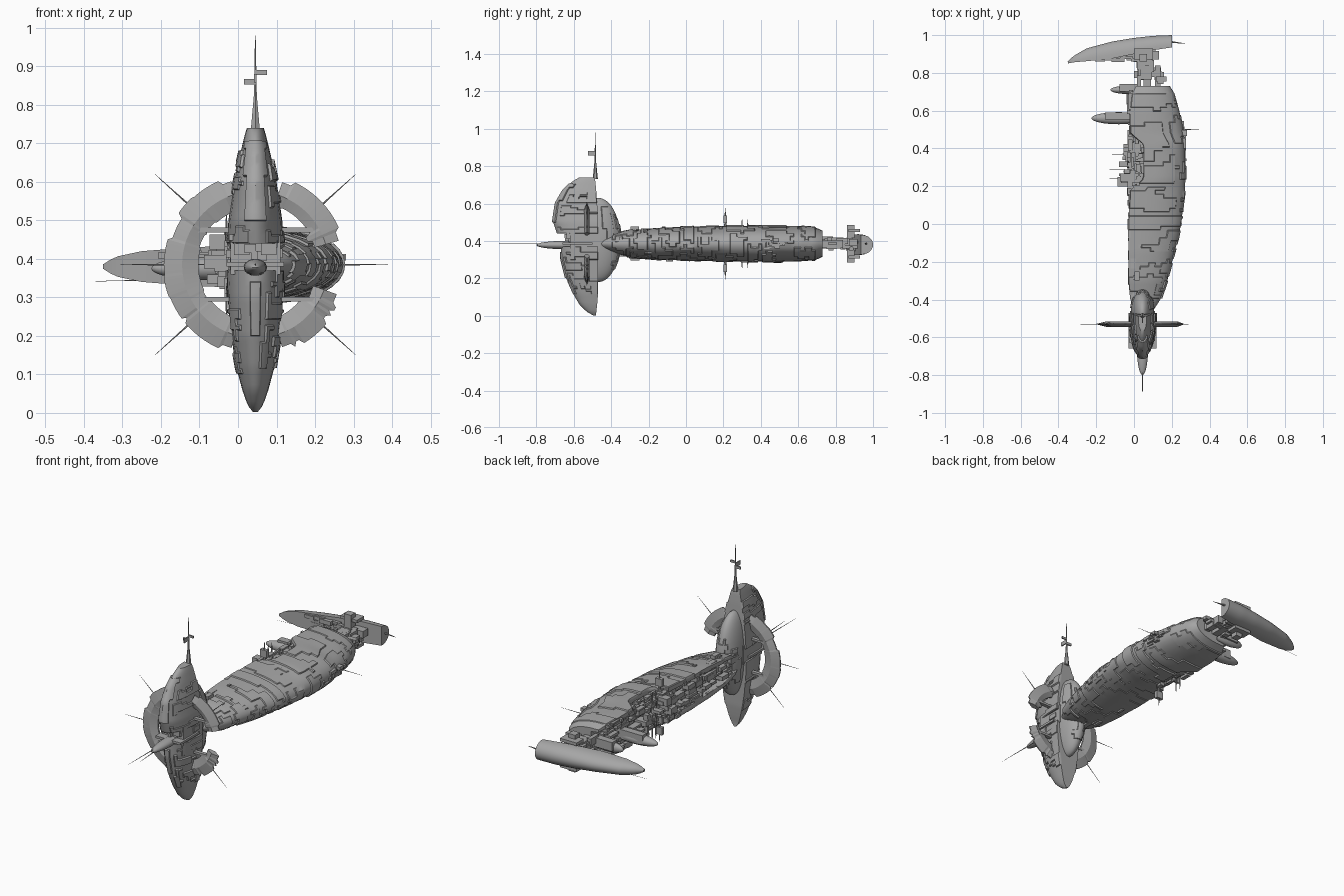
import bpy, bmesh, math, random
from mathutils import Vector, Matrix

random.seed(4)
if "Cube" in bpy.data.objects:
    bpy.data.objects.remove(bpy.data.objects["Cube"])

grey = bpy.data.materials.new("hull_grey")
grey.use_nodes = True
grey.diffuse_color = (0.38, 0.38, 0.38, 1)
grey.node_tree.nodes["Principled BSDF"].inputs["Base Color"].default_value = grey.diffuse_color

CX, CZ = 0.045, 0.385   # axis of the head section and ring


def finish(name, bm, smooth=True):
    bmesh.ops.recalc_face_normals(bm, faces=bm.faces)
    mesh = bpy.data.meshes.new(name)
    bm.to_mesh(mesh)
    bm.free()
    mesh.materials.append(grey)
    obj = bpy.data.objects.new(name, mesh)
    bpy.context.collection.objects.link(obj)
    if smooth:
        bpy.ops.object.select_all(action='DESELECT')
        obj.select_set(True)
        bpy.context.view_layer.objects.active = obj
        bpy.ops.object.shade_smooth_by_angle(angle=math.radians(32))
    return obj


def sample(table, steps):
    """Evenly resample a table of stations along its first column."""
    a, b = table[0][0], table[-1][0]
    for i in range(steps + 1):
        s = a + (b - a) * i / steps
        k = next((j for j in range(len(table) - 2) if s <= table[j + 1][0]), len(table) - 2)
        p, q = table[k], table[k + 1]
        f = (s - p[0]) / (q[0] - p[0])
        yield [u + (v - u) * f for u, v in zip(p, q)]


def d_section(base, tip, half, recess=0.0, power=0.8, n=16):
    """Rounded on the tip side, flat or hollow on the base side."""
    pts = []
    for i in range(n + 1):
        t = math.pi * (i / n - 0.5)
        pts.append((base + (tip - base) * math.cos(t) ** power if 0 < i < n else base,
                    half * math.sin(t)))
    for v in (0.8, 0.7, -0.7, -0.8):
        r = recess if abs(v) < 0.75 else 0
        pts.append((base + (tip - base) * r, half * v))
    return pts


def loft(rings):
    bm = bmesh.new()
    rows = [[bm.verts.new(p) for p in ring] for ring in rings]
    for a, b in zip(rows, rows[1:]):
        for i in range(len(a)):
            j = (i + 1) % len(a)
            bm.faces.new((a[i], a[j], b[j], b[i]))
    bm.faces.new(rows[0])
    bm.faces.new(rows[-1])
    bmesh.ops.recalc_face_normals(bm, faces=bm.faces)
    return bm


def raise_faces(bm, faces, edge=0.003, depth=0.006):
    if faces:
        bmesh.ops.inset_region(bm, faces=faces, thickness=edge, depth=depth, use_even_offset=True)


def armour(bm, allowed, plates, size):
    """Raise irregular patches of the surface as armour plates."""
    free = [f for f in bm.faces if allowed(f)]
    patches = []
    for _ in range(plates):
        if not free:
            break
        patch = [random.choice(free)]
        for _ in range(size):
            around = [g for f in patch for e in f.edges for g in e.link_faces
                      if g in free and g not in patch]
            if around:
                patch.append(random.choice(around))
        rim = {g for f in patch for v in f.verts for g in v.link_faces}
        free = [f for f in free if f not in rim]
        patches.append(patch)
    for patch in patches:
        raise_faces(bm, patch, 0.003, random.uniform(0.003, 0.007))


def add_box(bm, lo, hi):
    size = Vector(hi) - Vector(lo)
    mid = (Vector(hi) + Vector(lo)) / 2
    bmesh.ops.create_cube(bm, size=1, matrix=Matrix.Translation(mid) @ Matrix.Diagonal((*size, 1)))


def boxes(name, pairs):
    bm = bmesh.new()
    for lo, hi in pairs:
        add_box(bm, lo, hi)
    return finish(name, bm, False)


def greebles(name, count, lo, hi, small, large):
    pairs = []
    for _ in range(count):
        c = [random.uniform(a, b) for a, b in zip(lo, hi)]
        s = [random.uniform(a, b) / 2 for a, b in zip(small, large)]
        pairs.append(([u - v for u, v in zip(c, s)], [u + v for u, v in zip(c, s)]))
    return boxes(name, pairs)


def ellipsoid(name, centre, radii):
    bm = bmesh.new()
    bmesh.ops.create_uvsphere(bm, u_segments=32, v_segments=18, radius=1,
                              matrix=Matrix.Translation(centre) @ Matrix.Diagonal((*radii, 1)))
    return finish(name, bm)


def spike(name, a, b, radius=0.0025):
    a, b = Vector(a), Vector(b)
    bm = bmesh.new()
    turn = (b - a).to_track_quat('Z', 'Y').to_matrix().to_4x4()
    bmesh.ops.create_cone(bm, cap_ends=True, segments=6, radius1=radius, radius2=radius * 0.2,
                          depth=(b - a).length, matrix=Matrix.Translation((a + b) / 2) @ turn)
    return finish(name, bm)


# Long hull: y, open edge x, rounded edge x, half height
stations = [(-.49, .02, .08, .02), (-.4, -.02, .14, .05), (-.3, -.03, .175, .072), (-.15, -.03, .215, .085),
            (0, -.03, .25, .09), (.18, -.02, .27, .094), (.24, .05, .272, .094), (.42, .05, .27, .095),
            (.48, -.02, .26, .096), (.6, -.02, .24, .095), (.69, -.01, .215, .088), (.73, .01, .19, .07)]
bm = loft([[(u, y, CZ + v) for u, v in d_section(x0, x1, h, 0.25)]
           for y, x0, x1, h in sample(stations, 64)])
armour(bm, lambda f: len(f.verts) == 4 and f.normal.x > -0.2 and -0.4 < f.calc_center_median().y < 0.7, 26, 24)
finish("main_hull", bm)

# Machinery filling the open side, and small details on the armour
greebles("side_machinery", 190, (-.02, -.4, CZ - .06), (.04, .7, CZ + .06), (.02, .02, .008), (.05, .08, .03))
greebles("edge_machinery", 70, (-.025, -.3, CZ + .06), (.03, .7, CZ + .085), (.01, .01, .008), (.03, .06, .02))
greebles("lower_machinery", 70, (-.025, -.3, CZ - .085), (.03, .7, CZ - .06), (.01, .01, .008), (.03, .06, .02))
greebles("dock_machinery", 60, (-.07, .2, CZ - .06), (.08, .41, CZ + .065), (.02, .01, .01), (.07, .05, .04))
greebles("flank_machinery", 14, (.24, .4, CZ - .02), (.265, .52, CZ + .02), (.02, .02, .01), (.04, .06, .02))
spike("flank_antenna", (.26, .5, CZ), (.39, .5, CZ))

# Masts above and below the dock
for side in (1, -1):
    spike("dock_mast", (.01, .21, CZ + side * .05), (.01, .21, CZ + side * .19), .008)
    boxes("mast_block", [((-.01, .2, CZ + side * .13 - .02), (.03, .22, CZ + side * .13 + .02))])
    for y in (.3, .33):
        spike("short_mast", (-.03, y, CZ), (-.03, y, CZ + side * .13), .008)
for y in (.24, .29, .37):
    spike("dock_antenna", (-.05, y, CZ), (-.13, y, CZ))

# Side blades
for y, x, reach, thick in ((.56, -.08, .145, .032), (.71, -.03, .095, .022)):
    ellipsoid("side_blade", (x, y, CZ - .01), (reach, thick, .03))
    boxes("blade_rib", [((x - reach * .5, y - .008, CZ - .02), (.03, y + .03, CZ + .028))])

# Stern coupling
greebles("stern_coupling", 26, (.02, .72, CZ - .03), (.15, .9, CZ + .03), (.02, .02, .01), (.06, .07, .04))
boxes("coupling_beam", [((.05, .68, CZ - .025), (.09, .93, CZ + .025)), ((.11, .68, CZ - .02), (.14, .84, CZ + .02))])
for side in (1, -1):
    boxes("coupling_pylon", [((.03, .86, CZ + side * .065 - .035), (.07, .9, CZ + side * .065 + .035)),
                             ((.0, .87, CZ + side * .07 - .008), (.1, .93, CZ + side * .07 + .008))])

# Stern fin: x, front y, back y, half height
fin = [(-.35, .85, .862, .006), (-.32, .856, .89, .025), (-.25, .862, .93, .04), (-.12, .875, .965, .05),
       (0, .9, .985, .055), (.1, .92, .996, .056), (.2, .935, 1, .052)]
finish("stern_fin", loft([[(x, u, CZ - .005 + v) for u, v in d_section(y0, y1, h, 0, 0.9)]
                          for x, y0, y1, h in sample(fin, 28)]))
greebles("fin_machinery", 34, (-.2, .868, CZ - .03), (.1, .895, CZ + .03), (.03, .01, .008), (.08, .03, .025))
spike("fin_antenna", (.19, .965, CZ), (.27, .955, CZ), .006)
spike("fin_tip_antenna", (-.2, .87, .345), (-.37, .86, .342), .002)

# Head shells: z, back y, front y, half width
upper = [(.44, -.47, -.69, .073), (.5, -.47, -.71, .07), (.6, -.475, -.695, .055), (.67, -.48, -.655, .04),
         (.72, -.485, -.605, .028), (.74, -.49, -.57, .022)]
lower = [(.002, -.48, -.495, .006), (.02, -.48, -.53, .02), (.06, -.475, -.57, .034), (.12, -.47, -.605, .05),
         (.2, -.47, -.64, .063), (.3, -.47, -.665, .072), (.37, -.47, -.67, .075)]
for name, table, keep in (("upper_head", upper, lambda c: abs(c.x - CX) < .024 and .5 < c.z < .71),
                          ("lower_head", lower, lambda c: abs(c.x - CX) < .014 and .2 < c.z < .34)):
    bm = loft([[(CX + v, u, z) for u, v in d_section(y0, y1, w)] for z, y0, y1, w in sample(table, 26)])
    plate = [f for f in bm.faces if len(f.verts) == 4 and f.normal.y < -.2 and keep(f.calc_center_median())]
    rim = {g for f in plate for v in f.verts for g in v.link_faces}
    armour(bm, lambda f: len(f.verts) == 4 and f not in rim and abs(f.normal.x) > .4
           and .1 < f.calc_center_median().z < .68, 6, 14)
    raise_faces(bm, [f for f in plate if f.is_valid], .003, .007)
    finish(name, bm)

# Waist between the shells, with the bow blade
boxes("head_waist", [((-.02, -.62, .36), (.11, -.46, .46)), ((-.03, -.66, .38), (.12, -.5, .392)),
                     ((-.01, -.64, .41), (.03, -.55, .45)), ((.06, -.64, .41), (.1, -.55, .45))])
greebles("waist_machinery", 30, (-.02, -.63, .39), (.11, -.5, .46), (.015, .02, .01), (.04, .05, .03))
ellipsoid("bow_blade", (CX, -.65, .378), (.03, .15, .022))
spike("bow_antenna", (CX, -.78, CZ), (CX, -1, CZ))

# Rear dome of the head
bm = bmesh.new()
bmesh.ops.create_uvsphere(bm, u_segments=32, v_segments=24, radius=1,
                          matrix=Matrix.Translation((CX, -.47, .405)) @ Matrix.Diagonal((.062, .12, .225, 1)))
armour(bm, lambda f: f.calc_center_median().y > -.45 and .25 < f.calc_center_median().z < .58, 4, 18)
finish("rear_dome", bm)

# Top mast with pennant plates
spike("mast_base", (CX, -.485, .73), (CX, -.485, .84), .014)
spike("mast", (CX, -.485, .8), (CX, -.485, .98), .005)
boxes("mast_plates", [((CX - .03, -.49, .853), (CX, -.483, .867)), ((CX, -.49, .878), (CX + .03, -.483, .89)),
                      ((CX - .003, -.525, .858), (CX + .003, -.485, .88))])

# Broken ring: notched flat segments
def ring_segment(start, end):
    bm = bmesh.new()
    rows, outer, inner = [], .237, .148
    for deg in range(start, end + 1, 2):
        if random.random() < .2:
            outer = random.choice((.237, .237, .24, .226))
            inner = random.choice((.148, .148, .152, .162))
        a = math.radians(deg)
        end_cut = .012 if min(deg - start, end - deg) < 8 else 0
        rows.append([bm.verts.new((CX + r * math.cos(a), y, CZ + r * math.sin(a))) for r, y in
                     ((inner + end_cut, -.535), (.19, -.545), (outer - end_cut, -.533),
                      (outer - end_cut, -.527), (.19, -.515), (inner + end_cut, -.525))])
    for p, q in zip(rows, rows[1:]):
        for i in range(6):
            j = (i + 1) % 6
            bm.faces.new((p[i], p[j], q[j], q[i]))
    bm.faces.new(rows[0])
    bm.faces.new(rows[-1])
    finish("ring_segment", bm, False)


for start, end in ((106, 254), (16, 72), (-72, -20)):
    ring_segment(start, end)
for deg in (42, 138, 180, 222, 318):
    a = math.radians(deg)
    d = Vector((math.cos(a), 0, math.sin(a)))
    hub = Vector((CX, -.53, CZ))
    spike("ring_spike", hub + d * .225, hub + d * .35)
# Struts tying the ring to the head
boxes("ring_struts", [((CX - .17, -.54, z - .006), (CX + .17, -.52, z + .006)) for z in (CZ - .09, CZ + .09)])
